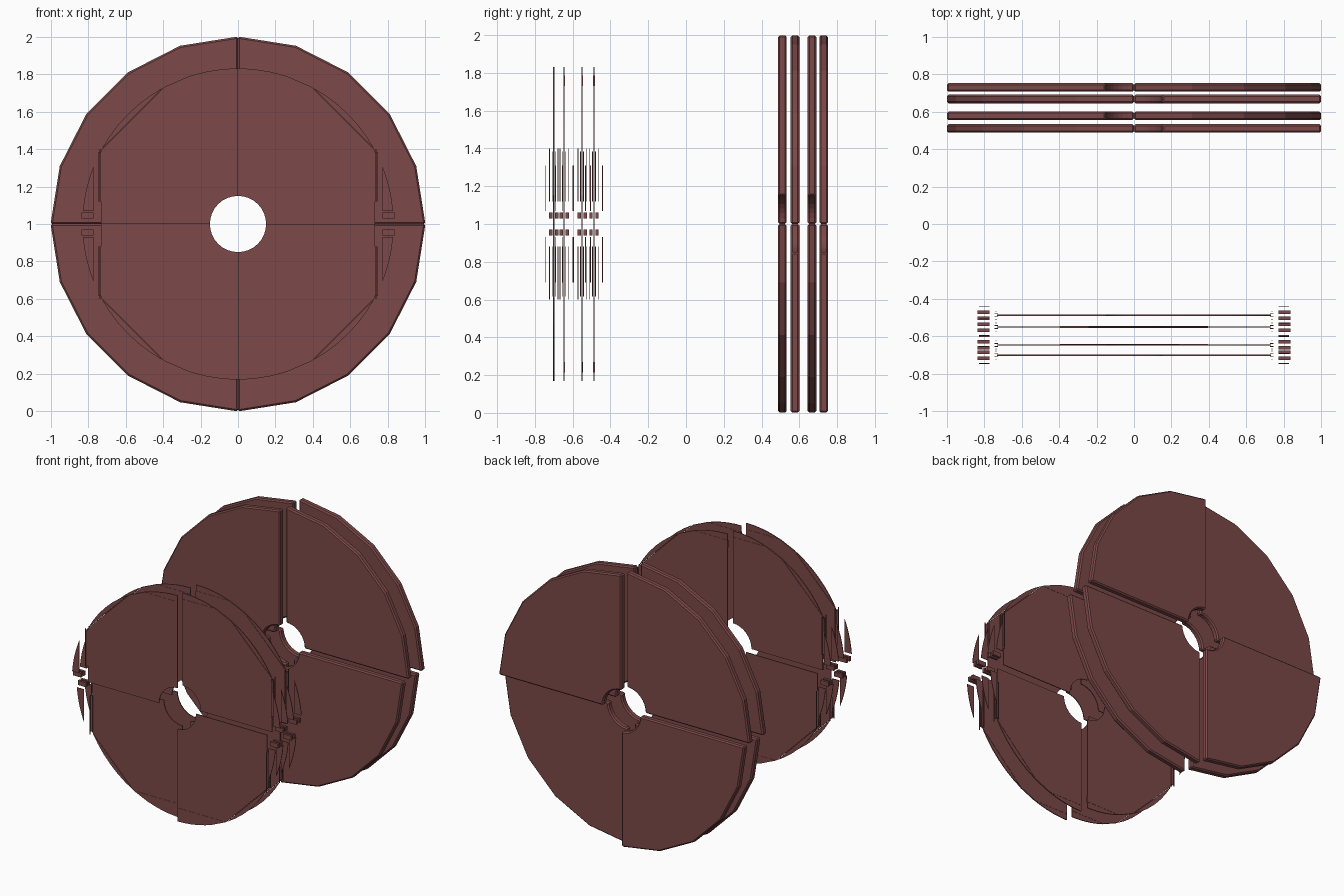
import bpy, bmesh
from math import sin, cos, pi, sqrt, asin

if "Cube" in bpy.data.objects:
    bpy.data.objects.remove(bpy.data.objects["Cube"])

mat = bpy.data.materials.new("dark_red")
mat.diffuse_color = (0.2, 0.065, 0.065, 1)
mat.use_nodes = True
mat.node_tree.nodes["Principled BSDF"].inputs["Base Color"].default_value = mat.diffuse_color


def arc(r, a0, a1, n):
    return [(r * cos(a0 + (a1 - a0) * i / n), r * sin(a0 + (a1 - a0) * i / n)) for i in range(n + 1)]


def prism(bm, pts, quad, y, t):
    """Extrude an outline of the first quadrant along y, mirrored into the given quadrant."""
    lo = [bm.verts.new((quad[0] * x, y - t / 2, 1 + quad[1] * z)) for x, z in pts]
    hi = [bm.verts.new((quad[0] * x, y + t / 2, 1 + quad[1] * z)) for x, z in pts]
    bm.faces.new(lo)
    bm.faces.new(hi[::-1])
    n = len(pts)
    for i in range(n):
        j = (i + 1) % n
        bm.faces.new((lo[j], lo[i], hi[i], hi[j]))


def finish(name, bm, bevel=0):
    bmesh.ops.recalc_face_normals(bm, faces=bm.faces)
    me = bpy.data.meshes.new(name)
    bm.to_mesh(me)
    bm.free()
    me.materials.append(mat)
    ob = bpy.data.objects.new(name, me)
    bpy.context.collection.objects.link(ob)
    if bevel:
        mod = ob.modifiers.new("bevel", 'BEVEL')
        mod.width = bevel
        mod.segments = 1
        mod.angle_limit = 0.8


def box(x0, x1, z0, z1):
    return [(x0, z0), (x1, z0), (x1, z1), (x0, z1)]


PAIR_A = [(-1, 1), (1, -1)]     # upper left, lower right
PAIR_B = [(1, 1), (-1, -1)]     # upper right, lower left
hole = arc(0.15, pi / 2, 0, 8)

# Thick bevelled quarter plates of the back disc
quarter = arc(1.0, 0, pi / 2, 5) + hole
for i, (y, pair) in enumerate(zip((0.51, 0.577, 0.667, 0.729), (PAIR_A, PAIR_B) * 2)):
    for q in pair:
        bm = bmesh.new()
        prism(bm, quarter, q, y, 0.046)
        finish(f"back_quarter_plate_{i}", bm, 0.009)

# Outlines of the thin front disc, cut into core, slivers and rim pieces
R, C = 0.83, 0.73
E = sqrt(R * R - C * C)
a = asin(E / R)
core = [(C, 0), (C, E), (E, C), (0, C)] + hole
sliver = arc(R, a + 0.01, pi / 2 - a - 0.01, 6)
top_strip = [(0, C), (E, C), (0.27, 0.785), (0, 0.785)]
top_cap = arc(R, pi / 2 - asin(0.28 / R), pi / 2, 5) + [(0, 0.785)]
side_strip = box(0.725, 0.745, 0.12, 0.385)
side_cap = arc(R, asin(0.07 / R), asin(0.31 / R), 5) + [(0.77, 0.07)]
side_bar = box(0.77, 0.835, 0.03, 0.062)

for i, (y, pair) in enumerate(zip((-0.70, -0.645, -0.55, -0.487), (PAIR_A, PAIR_B) * 2)):
    for q in pair:
        # Main thin plate with its rounded corner sliver
        bm = bmesh.new()
        prism(bm, core, q, y, 0.006)
        finish(f"front_quarter_plate_{i}", bm)
        bm = bmesh.new()
        prism(bm, sliver, q, y, 0.006)
        prism(bm, top_strip, q, y, 0.009)
        prism(bm, top_cap, q, y, 0.006)
        finish(f"front_rim_{i}", bm)
        # Spread-out pieces at the left and right rim
        bm = bmesh.new()
        for s in (-1, 1):
            prism(bm, side_strip, q, y + s * 0.008, 0.004)
            prism(bm, box(0.735, 0.74, 0.12, 0.4), q, y + s * 0.022, 0.004)
            prism(bm, side_cap, q, y + s * 0.045, 0.004)
            prism(bm, side_bar, q, y + s * 0.016, 0.018)
        finish(f"side_rim_pieces_{i}", bm)
